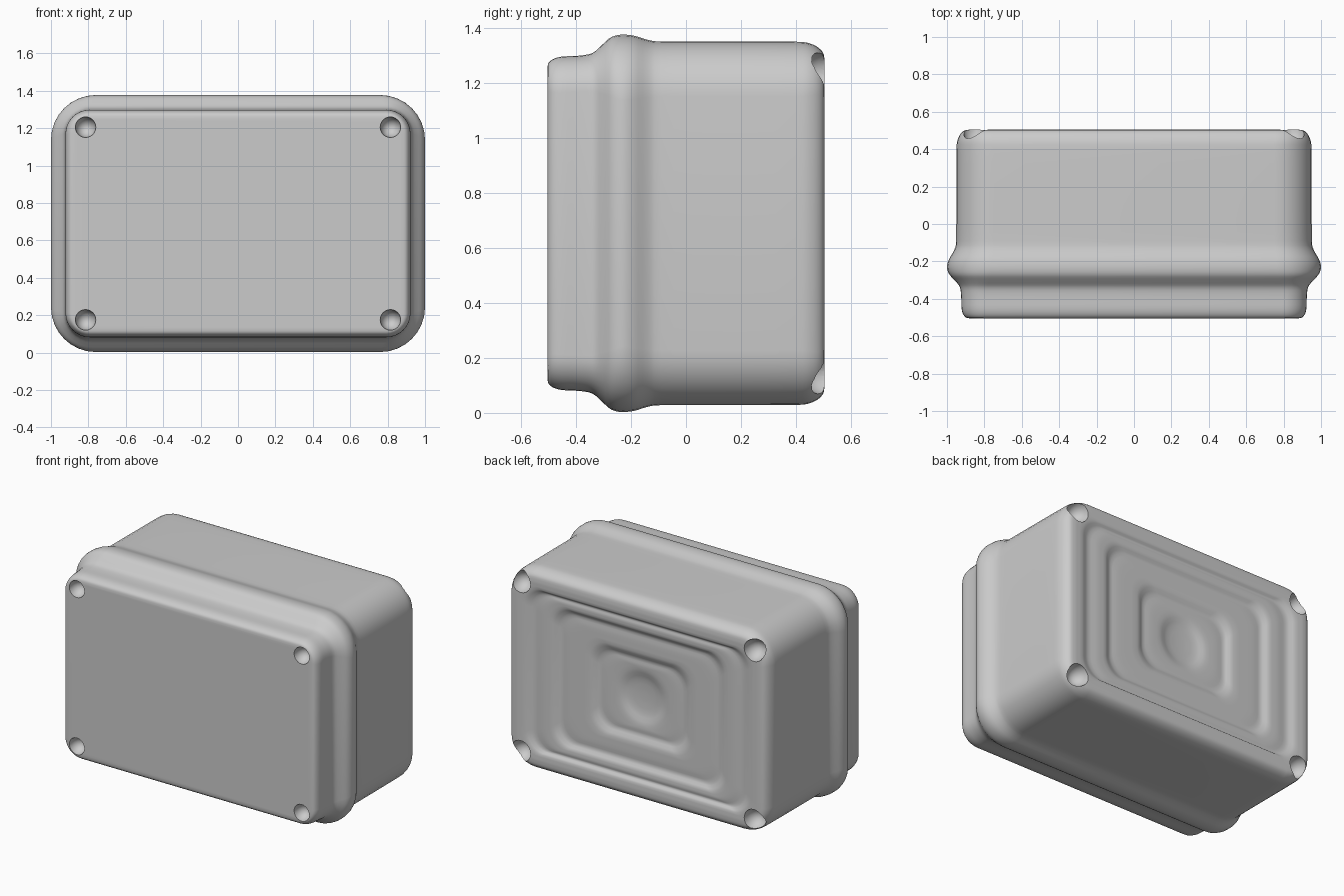
import bpy
import bmesh
from math import sin, cos, pi, radians
from mathutils import Matrix, Vector

old = bpy.data.objects.get("Cube")
if old:
    bpy.data.objects.remove(old, do_unlink=True)

MID = 0.69

grey = bpy.data.materials.new("light grey plastic")
grey.use_nodes = True
shade = (0.6, 0.6, 0.6, 1)
grey.diffuse_color = shade
grey.node_tree.nodes["Principled BSDF"].inputs["Base Color"].default_value = shade


def section(bm, y, hx, hz, r, n=8):
    """Rounded rectangle of vertices facing along y."""
    verts = []
    for k, (sx, sz) in enumerate([(1, 1), (-1, 1), (-1, -1), (1, -1)]):
        for i in range(n + 1):
            a = (k + i / n) * pi / 2
            verts.append(bm.verts.new((sx * (hx - r) + r * cos(a), y,
                                       MID + sz * (hz - r) + r * sin(a))))
    return verts


def spline(points, steps=3):
    """Smooth the rows of a profile."""
    rows = [Vector(p) for p in points]
    out = []
    for i in range(len(rows) - 1):
        a, b = rows[i], rows[i + 1]
        p, q = rows[max(i - 1, 0)], rows[min(i + 2, len(rows) - 1)]
        # limit slopes so that flat stretches stay flat
        for s in range(steps):
            t = s / steps
            m, n = (b - p) / 2, (q - a) / 2
            for j in range(4):
                d = b[j] - a[j]
                for v, e in ((m, a[j] - p[j]), (n, q[j] - b[j])):
                    if d * e <= 0:
                        v[j] = 0
                    else:
                        v[j] = min(abs(v[j]), 2 * abs(d), 2 * abs(e)) * (1 if d > 0 else -1)
            out.append(a * (2*t**3 - 3*t**2 + 1) + m * (t**3 - 2*t**2 + t)
                       + b * (3*t**2 - 2*t**3) + n * (t**3 - t**2))
    return out + [rows[-1]]


def loft(name, profile):
    bm = bmesh.new()
    rings = [section(bm, *row) for row in profile]
    for a, b in zip(rings, rings[1:]):
        for i in range(len(a)):
            j = (i + 1) % len(a)
            bm.faces.new((a[i], a[j], b[j], b[i]))
    bm.faces.new(rings[0])
    bm.faces.new(rings[-1])
    bmesh.ops.recalc_face_normals(bm, faces=bm.faces[:])
    mesh = bpy.data.meshes.new(name)
    bm.to_mesh(mesh)
    bm.free()
    obj = bpy.data.objects.new(name, mesh)
    bpy.context.collection.objects.link(obj)
    mesh.materials.append(grey)
    return obj


# Lid, swollen rim and body: y, half width, half height, corner radius
shell = spline([
    (-0.505, 0.87, 0.56, 0.09), (-0.502, 0.893, 0.58, 0.1), (-0.485, 0.912, 0.597, 0.12),
    (-0.45, 0.922, 0.607, 0.13), (-0.39, 0.924, 0.61, 0.13), (-0.34, 0.93, 0.62, 0.14),
    (-0.305, 0.955, 0.65, 0.18), (-0.27, 0.987, 0.679, 0.22), (-0.23, 1.0, 0.687, 0.24),
    (-0.19, 0.99, 0.683, 0.23), (-0.14, 0.962, 0.668, 0.21), (-0.09, 0.951, 0.662, 0.2),
    (0.1, 0.95, 0.662, 0.2), (0.4, 0.949, 0.661, 0.2), (0.45, 0.943, 0.655, 0.19),
    (0.485, 0.925, 0.637, 0.17), (0.502, 0.9, 0.612, 0.15), (0.505, 0.87, 0.58, 0.13)])

# Stepped, rippled back panel ending in a round dimple
panel = spline([
    (0.505, 0.87, 0.58, 0.13), (0.503, 0.82, 0.54, 0.12), (0.484, 0.76, 0.515, 0.12),
    (0.49, 0.69, 0.49, 0.12), (0.488, 0.63, 0.46, 0.12), (0.466, 0.575, 0.42, 0.12),
    (0.47, 0.51, 0.37, 0.12), (0.47, 0.37, 0.3, 0.12), (0.447, 0.31, 0.245, 0.12),
    (0.45, 0.25, 0.21, 0.13), (0.448, 0.18, 0.18, 0.16), (0.43, 0.11, 0.11, 0.1),
    (0.425, 0.03, 0.03, 0.029)])
box = loft("enclosure", shell + panel[1:])


# Screw recesses in the four corners of lid and back
def screw_cutter(name, y, x, z, radius, depth):
    bm = bmesh.new()
    for sx in (-1, 1):
        for sz in (-1, 1):
            place = Matrix.Translation((sx * x, y, MID + sz * z))
            bmesh.ops.create_uvsphere(bm, u_segments=20, v_segments=12, radius=1,
                                      matrix=place @ Matrix.Diagonal((radius, depth, radius, 1)))
    mesh = bpy.data.meshes.new(name)
    bm.to_mesh(mesh)
    bm.free()
    mesh.materials.append(grey)
    obj = bpy.data.objects.new(name, mesh)
    bpy.context.collection.objects.link(obj)
    obj.hide_render = True
    obj.hide_set(True)
    return obj


cutters = [screw_cutter("lid_screw_cutter", -0.506, 0.815, 0.515, 0.055, 0.07),
           screw_cutter("back_screw_cutter", 0.506, 0.845, 0.555, 0.07, 0.09)]
for c in cutters:
    mod = box.modifiers.new(c.name, "BOOLEAN")
    mod.operation = "DIFFERENCE"
    mod.solver = "EXACT"
    mod.object = c

bpy.ops.object.select_all(action="DESELECT")
bpy.context.view_layer.objects.active = box
box.select_set(True)
for c in cutters:
    bpy.ops.object.modifier_apply(modifier=c.name)
    bpy.data.objects.remove(c, do_unlink=True)
bpy.ops.object.shade_smooth_by_angle(angle=radians(35))
